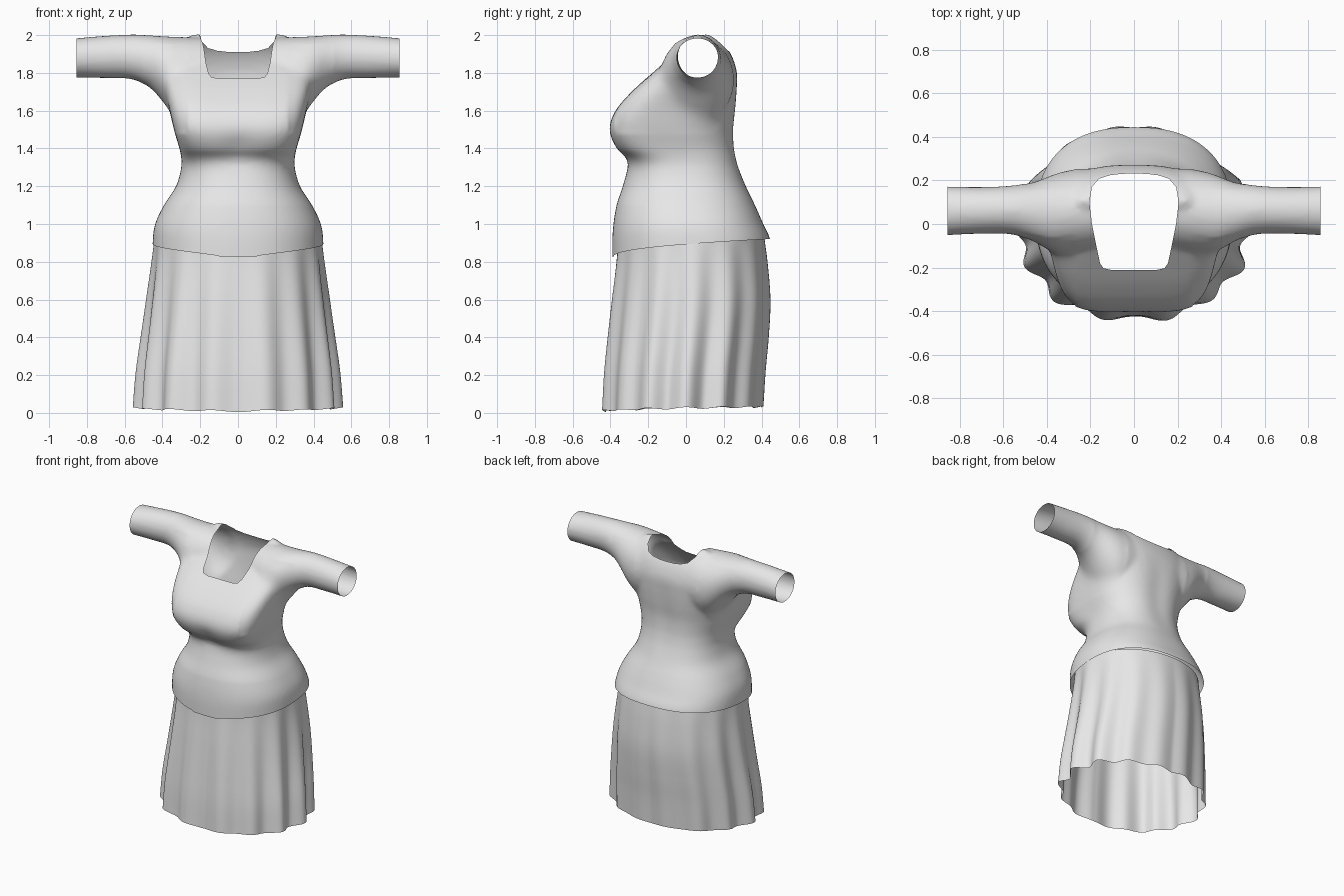
import bpy, bmesh, math
from mathutils import Vector

cube = bpy.data.objects.get("Cube")
if cube:
    bpy.data.objects.remove(cube, do_unlink=True)

cloth = bpy.data.materials.new("pale_cloth")
cloth.use_nodes = True
cloth.diffuse_color = (0.8, 0.8, 0.8, 1)
cloth.node_tree.nodes["Principled BSDF"].inputs["Base Color"].default_value = (0.8, 0.8, 0.8, 1)


def sample(table, t):
    """Smooth interpolation of table rows keyed by their first value."""
    last = len(table) - 1
    t = min(max(t, table[0][0]), table[-1][0])
    i = max(k for k in range(last) if table[k][0] <= t)
    a, b = table[i], table[i + 1]
    p, q = table[max(i - 1, 0)], table[min(i + 2, last)]
    h = b[0] - a[0]
    u = (t - a[0]) / h
    row = []
    for k in range(1, len(a)):
        m0 = (b[k] - p[k]) / (b[0] - p[0]) * h
        m1 = (q[k] - a[k]) / (q[0] - a[0]) * h
        row.append((2*u**3 - 3*u**2 + 1) * a[k] + (u**3 - 2*u**2 + u) * m0
                   + (3*u**2 - 2*u**3) * b[k] + (u**3 - u**2) * m1)
    return row


def power(v, n):
    return math.copysign(abs(v) ** (2 / n), v)


def loft(bm, point, start, end, rings, sides, caps):
    """Skin of rings; point(t, angle) gives each position."""
    loops = []
    for r in range(rings + 1):
        t = start + (end - start) * r / rings
        loops.append([bm.verts.new(point(t, math.tau * s / sides)) for s in range(sides)])
    for low, high in zip(loops, loops[1:]):
        for s in range(sides):
            n = (s + 1) % sides
            bm.faces.new((low[s], low[n], high[n], high[s]))
    if caps:
        bm.faces.new(loops[0][::-1])
        bm.faces.new(loops[-1])


def make_object(name, bm):
    bmesh.ops.recalc_face_normals(bm, faces=bm.faces)
    mesh = bpy.data.meshes.new(name)
    bm.to_mesh(mesh)
    bm.free()
    obj = bpy.data.objects.new(name, mesh)
    bpy.context.collection.objects.link(obj)
    mesh.materials.append(cloth)
    return obj


# Torso rows: height, half width, front, back, front squareness
TORSO = [
    (0.70, .455, -.385, .47, 2.3), (0.90, .452, -.390, .445, 2.3),
    (1.00, .440, -.388, .405, 2.3), (1.10, .392, -.368, .365, 2.3),
    (1.20, .328, -.335, .317, 2.3), (1.30, .300, -.310, .282, 2.5),
    (1.35, .300, -.320, .270, 3.0), (1.40, .310, -.370, .262, 3.8),
    (1.50, .340, -.406, .258, 4.6), (1.60, .362, -.373, .267, 5.0),
    (1.70, .385, -.288, .272, 5.0), (1.80, .395, -.178, .270, 4.6),
    (1.90, .350, -.066, .238, 3.6), (1.97, .290, .010, .185, 2.6),
    (2.003, .250, .080, .130, 2.3)]

# Sleeve rows: distance out, front, back, bottom, top
SLEEVE = [
    (.15, -.12, .255, 1.55, 1.985), (.30, -.14, .250, 1.54, 1.99),
    (.38, -.13, .228, 1.62, 1.993), (.45, -.09, .198, 1.705, 1.998),
    (.55, -.050, .178, 1.763, 2.003), (.70, -.045, .170, 1.772, 1.997),
    (.95, -.058, .175, 1.775, 1.975)]

# Skirt rows: height, half width, front, back
SKIRT = [
    (0.0, .526, -.438, .405), (.2, .515, -.430, .418), (.4, .494, -.413, .436),
    (.6, .472, -.393, .446), (.8, .450, -.371, .432), (.95, .438, -.360, .412)]


def torso_point(z, a):
    hw, front, back, n = sample(TORSO, z)
    mid = (front + back) / 2
    s = math.sin(a)
    n = n if s < 0 else 2.4
    x = hw * power(math.cos(a), n)
    y = mid + (back - front) / 2 * power(s, n)
    if s < 0:  # shallow cleft under the bust
        y += .012 * math.exp(-(x / .07) ** 2 - ((z - 1.41) / .07) ** 2)
    elif 1.2 < z < 1.8:  # hollow of the spine
        y -= .012 * math.exp(-(x / .08) ** 2) * math.sin((z - 1.2) / .6 * math.pi)
    return x, y, z


def sleeve_point(side):
    def point(x, a):
        front, back, low, top = sample(SLEEVE, x)
        return (side * x, (front + back) / 2 + (back - front) / 2 * math.cos(a),
                (low + top) / 2 + (top - low) / 2 * math.sin(a))
    return point


# Blouse: torso and sleeves fused into one smooth body
bm = bmesh.new()
loft(bm, torso_point, .7, 2.003, 70, 96, True)
for side in (-1, 1):
    sleeve = bmesh.new()
    loft(sleeve, sleeve_point(side), .15, .95, 40, 48, True)
    bmesh.ops.recalc_face_normals(sleeve, faces=sleeve.faces)
    part = bpy.data.meshes.new("sleeve_part")
    sleeve.to_mesh(part)
    sleeve.free()
    bm.from_mesh(part)
    bpy.data.meshes.remove(part)
blouse = make_object("blouse", bm)
bpy.context.view_layer.objects.active = blouse
remesh = blouse.modifiers.new("fuse", "REMESH")
remesh.mode = "VOXEL"
remesh.voxel_size = .014
relax = blouse.modifiers.new("relax", "SMOOTH")
relax.factor = .5
relax.iterations = 10
for name in ("fuse", "relax"):
    bpy.ops.object.modifier_apply(modifier=name)

bm = bmesh.new()
bm.from_mesh(blouse.data)

# Blend the armholes into the torso
armholes = [v for v in bm.verts if .27 < abs(v.co.x) < .5 and 1.48 < v.co.z < 1.95]
for _ in range(30):
    bmesh.ops.smooth_vert(bm, verts=armholes, factor=.5,
                          use_axis_x=True, use_axis_y=True, use_axis_z=True)


def cut(co, normal, clear, region=lambda c: True):
    faces = [f for f in bm.faces if region(f.calc_center_median())]
    geom = set(faces)
    for f in faces:
        geom.update(f.edges)
        geom.update(f.verts)
    bmesh.ops.bisect_plane(bm, geom=list(geom), dist=1e-5, plane_co=co,
                           plane_no=normal, clear_outer=clear)


# Open the cuffs and the hem
for side in (-1, 1):
    cut((side * .855, 0, 0), (side, 0, 0), True)
cut((0, 0, .9), (0, 0, -1), True)

# Neck opening, a rounded outline seen from above
half = [(.06, .23), (.11, .224), (.16, .208), (.193, .17), (.205, .1), (.193, 0),
        (.175, -.09), (.156, -.18), (.14, -.203), (.1, -.212)]
outline = [Vector((0, .232))] + [Vector(p) for p in half]
outline += [Vector((-x, y)) for x, y in reversed(half)]
edges = []
for p, q in zip(outline, outline[1:] + outline[:1]):
    d = (q - p).normalized()
    edges.append((p, Vector((-d.y, d.x))))


def in_neck(c, margin=0.0):
    flat = Vector((c.x, c.y))
    return c.z > 1.7 and all((flat - p).dot(n) < margin for p, n in edges)


for p, n in edges:
    cut((p.x, p.y, 0), (n.x, n.y, 0), False, lambda c: in_neck(c, .03))
opening = [f for f in bm.faces if in_neck(f.calc_center_median())]
bmesh.ops.delete(bm, geom=opening, context="FACES")

# Dip the hem toward the front
for v in bm.verts:
    if v.co.z < 1.1:
        t = max(0, (v.co.y + .385) / .82)
        v.co.z += (.825 + .095 * t ** .45 - .9) * (1.1 - v.co.z) / .2
bm.to_mesh(blouse.data)
bm.free()


def skirt_point(z, a):
    hw, front, back = sample(SKIRT, z)
    mid = (front + back) / 2
    turn = abs(math.atan2(math.cos(a), -math.sin(a)))  # 0 at front, pi at back
    down = max(0, 1 - z / .93)
    size = .015 + .006 * math.sin(turn) ** 2 - .006 * max(0, -math.cos(turn))
    fold = math.cos(14 * (turn - .26)) + .3 * math.sin(9 * turn + 2 * math.sin(a * 2))
    scale = 1 + size / .45 * fold * down ** .6
    x = hw * scale * power(math.cos(a), 2.1)
    y = mid + (back - front) / 2 * scale * power(math.sin(a), 2.1)
    hem = .008 + .024 * math.sin(turn / 2) + .004 * fold
    return x, y, z + hem * max(0, 1 - z / .5)


# Skirt: an open tube with folds that deepen downward
bm = bmesh.new()
loft(bm, skirt_point, 0, .93, 40, 240, False)
skirt = make_object("skirt", bm)

for obj in (blouse, skirt):
    for face in obj.data.polygons:
        face.use_smooth = True
